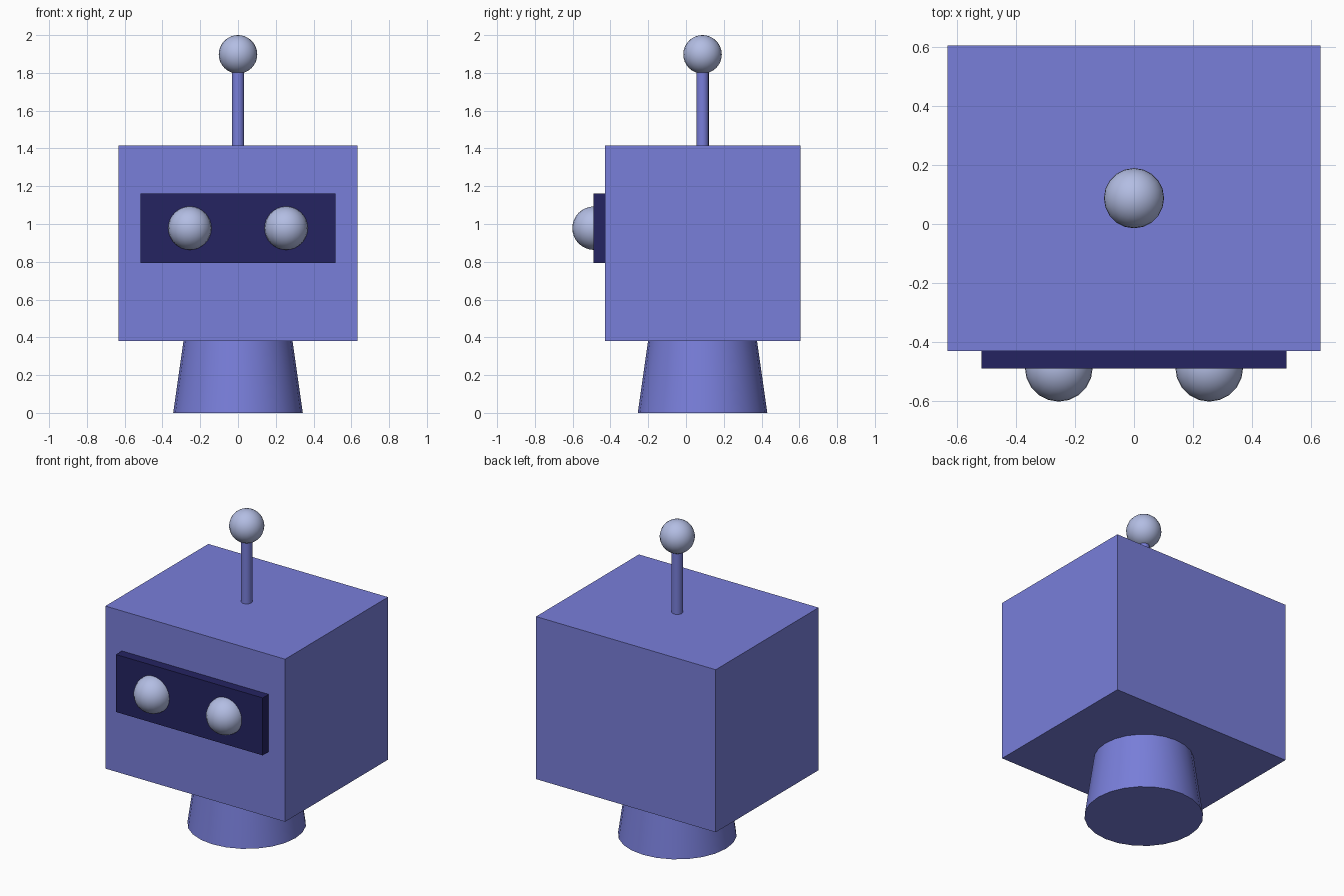
import bpy
import math

if "Cube" in bpy.data.objects:
    bpy.data.objects.remove(bpy.data.objects["Cube"])

AXIS_Y = 0.0875  # shared centre line of neck, head and antenna


def material(name, colour):
    mat = bpy.data.materials.new(name)
    mat.use_nodes = True
    mat.diffuse_color = (*colour, 1)
    mat.node_tree.nodes["Principled BSDF"].inputs["Base Color"].default_value = (*colour, 1)
    return mat


body_blue = material("body blue", (0.19, 0.21, 0.70))
visor_navy = material("visor navy", (0.018, 0.017, 0.12))
pale_grey = material("pale blue grey", (0.45, 0.51, 0.77))


def finish(name, mat, smooth=True):
    obj = bpy.context.object
    obj.name = name
    obj.data.materials.append(mat)
    if smooth:
        bpy.ops.object.shade_smooth_by_angle(angle=math.radians(40))
    return obj


def box(name, mat, centre, size):
    bpy.ops.mesh.primitive_cube_add(size=1, location=centre)
    obj = finish(name, mat, smooth=False)
    obj.scale = size
    bpy.ops.object.transform_apply(location=False, rotation=False, scale=True)


def cone(name, mat, sides, r_bottom, r_top, z_bottom, z_top):
    bpy.ops.mesh.primitive_cone_add(
        vertices=sides, radius1=r_bottom, radius2=r_top, depth=z_top - z_bottom,
        location=(0, AXIS_Y, (z_bottom + z_top) / 2))
    finish(name, mat)


def ball(name, mat, radius, centre):
    bpy.ops.mesh.primitive_uv_sphere_add(
        segments=20, ring_count=16, radius=radius, location=centre)
    finish(name, mat)


# Neck and head
cone("neck", body_blue, 24, 0.343, 0.288, 0, 0.385)
box("head", body_blue, (0, AXIS_Y, 0.8975), (1.266, 1.035, 1.035))

# Visor with a pair of eyes
box("visor", visor_navy, (0, -0.455, 0.9775), (1.034, 0.07, 0.366))
for side, sign in (("left", 1), ("right", -1)):
    ball(side + "_eye", pale_grey, 0.115, (sign * 0.255, -0.487, 0.978))

# Antenna
cone("antenna_rod", body_blue, 16, 0.033, 0.033, 1.4, 1.84)
ball("antenna_ball", pale_grey, 0.102, (0, AXIS_Y, 1.898))
